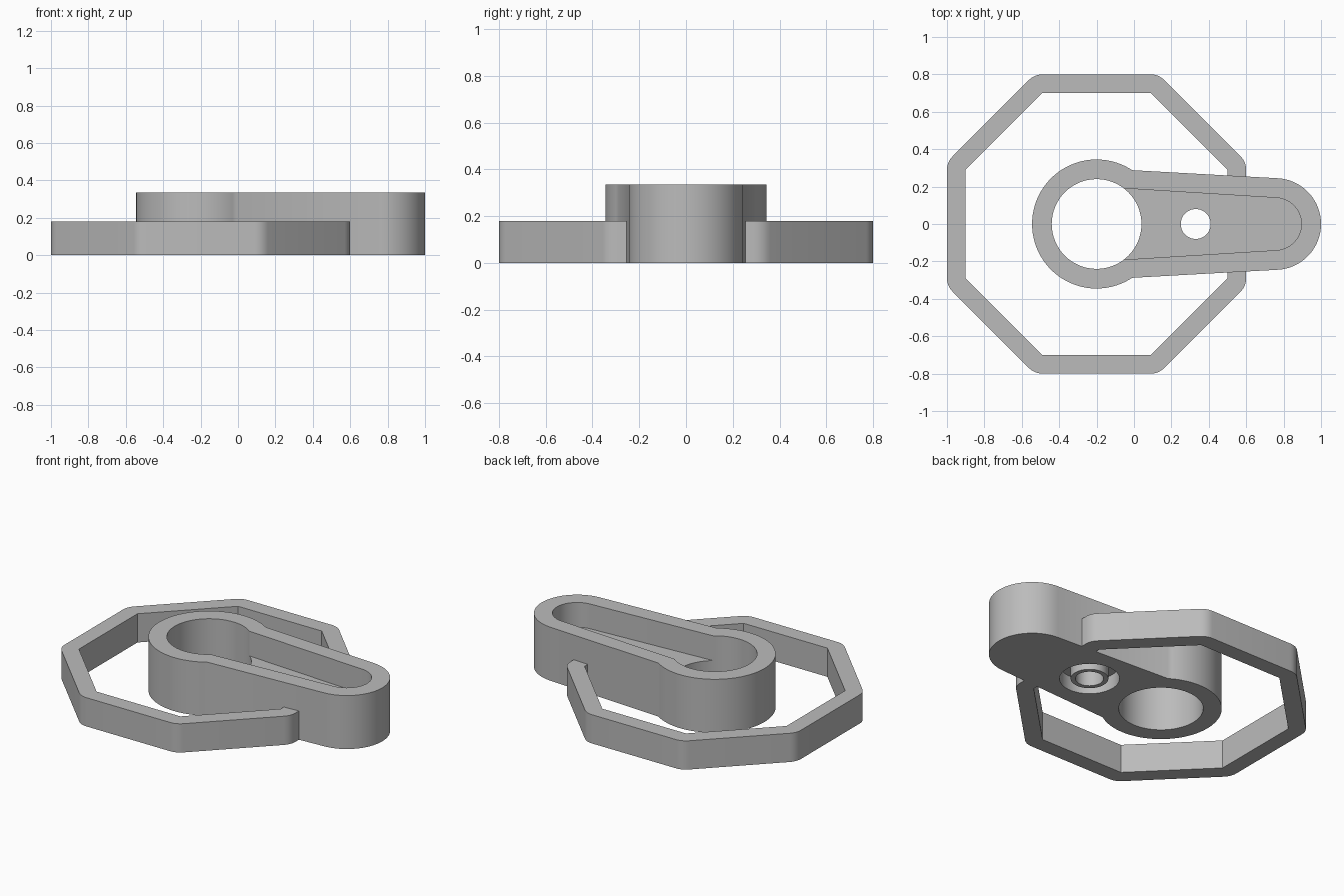
import bpy, bmesh
from math import radians, cos, sin, pi

cube = bpy.data.objects.get("Cube")
if cube:
    bpy.data.objects.remove(cube)

HEAD_X, TIP_X, HOLE_X = -0.2, 0.755, 0.33
HEIGHT, FLOOR = 0.335, 0.18

grey = bpy.data.materials.new("grey")
grey.use_nodes = True
grey.diffuse_color = (0.5, 0.5, 0.5, 1)
grey.node_tree.nodes["Principled BSDF"].inputs["Base Color"].default_value = (0.5, 0.5, 0.5, 1)


def arc(cx, cy, r, start, end, steps):
    angles = [radians(start + (end - start) * i / steps) for i in range(steps + 1)]
    return [(cx + r * cos(a), cy + r * sin(a)) for a in angles]


def circle(cx, r, steps=64):
    return arc(cx, 0, r, 0, 360, steps)[:-1]


def prism(name, outline, z0, z1):
    """Extrude a closed counter-clockwise outline from z0 to z1."""
    bm = bmesh.new()
    base = bm.faces.new([bm.verts.new((x, y, z0)) for x, y in outline])
    top = bmesh.ops.extrude_face_region(bm, geom=[base], use_keep_orig=True)
    verts = [v for v in top["geom"] if isinstance(v, bmesh.types.BMVert)]
    bmesh.ops.translate(bm, verts=verts, vec=(0, 0, z1 - z0))
    bmesh.ops.recalc_face_normals(bm, faces=bm.faces)
    mesh = bpy.data.meshes.new(name)
    bm.to_mesh(mesh)
    bm.free()
    mesh.materials.append(grey)
    obj = bpy.data.objects.new(name, mesh)
    bpy.context.collection.objects.link(obj)
    return obj


def activate(obj):
    bpy.ops.object.select_all(action='DESELECT')
    obj.select_set(True)
    bpy.context.view_layer.objects.active = obj


def cut(obj, outline, z0, z1):
    cutter = prism("cutter", outline, z0, z1)
    cutter.hide_render = True
    mod = obj.modifiers.new("cut", 'BOOLEAN')
    mod.operation, mod.solver, mod.object = 'DIFFERENCE', 'EXACT', cutter
    activate(obj)
    bpy.ops.object.modifier_apply(modifier=mod.name)
    bpy.data.objects.remove(cutter)


def smooth(obj):
    activate(obj)
    bpy.ops.object.shade_smooth_by_angle(angle=radians(30))


# Lever: round head joined to a tapering arm with a rounded tip
lever = prism("lever_arm", arc(TIP_X, 0, 0.245, -87, 87, 40)
              + arc(HEAD_X, 0, 0.345, 56.5, 303.5, 64), 0, HEIGHT)
# Bore through the head
cut(lever, circle(HEAD_X, 0.24), -0.1, 0.5)
# Tapered pocket opening into the bore
cut(lever, arc(TIP_X, 0, 0.14, -87, 87, 40) + [(-0.08, 0.192), (-0.08, -0.192)], FLOOR, 0.5)
# Round recess under the arm, with a hole through the pocket floor
cut(lever, circle(HOLE_X, 0.17), -0.1, 0.09)
cut(lever, circle(HOLE_X, 0.08), -0.1, 0.25)
smooth(lever)

# Tubular boss inside the recess
boss = prism("screw_boss", circle(HOLE_X, 0.107), 0, 0.1)
cut(boss, circle(HOLE_X, 0.08), -0.1, 0.25)
smooth(boss)

# Octagonal guard: rounded outside corners, sharp inside corners, open at the arm
corner = 0.7 / cos(pi / 8)
inner = [(HEAD_X + corner * cos(radians(a)), corner * sin(radians(a)))
         for a in [22.5 + 45 * k for k in range(8)]]
outer = []
for k, (x, y) in enumerate(inner):
    outer += arc(x, y, 0.1, 45 * k, 45 * (k + 1), 6)
END = 0.2
guard = prism("octagon_guard", [(0.6, END)] + outer + [(0.6, -END), (0.5, -END)]
              + inner[::-1] + [(0.5, END)], 0, FLOOR)
smooth(guard)
